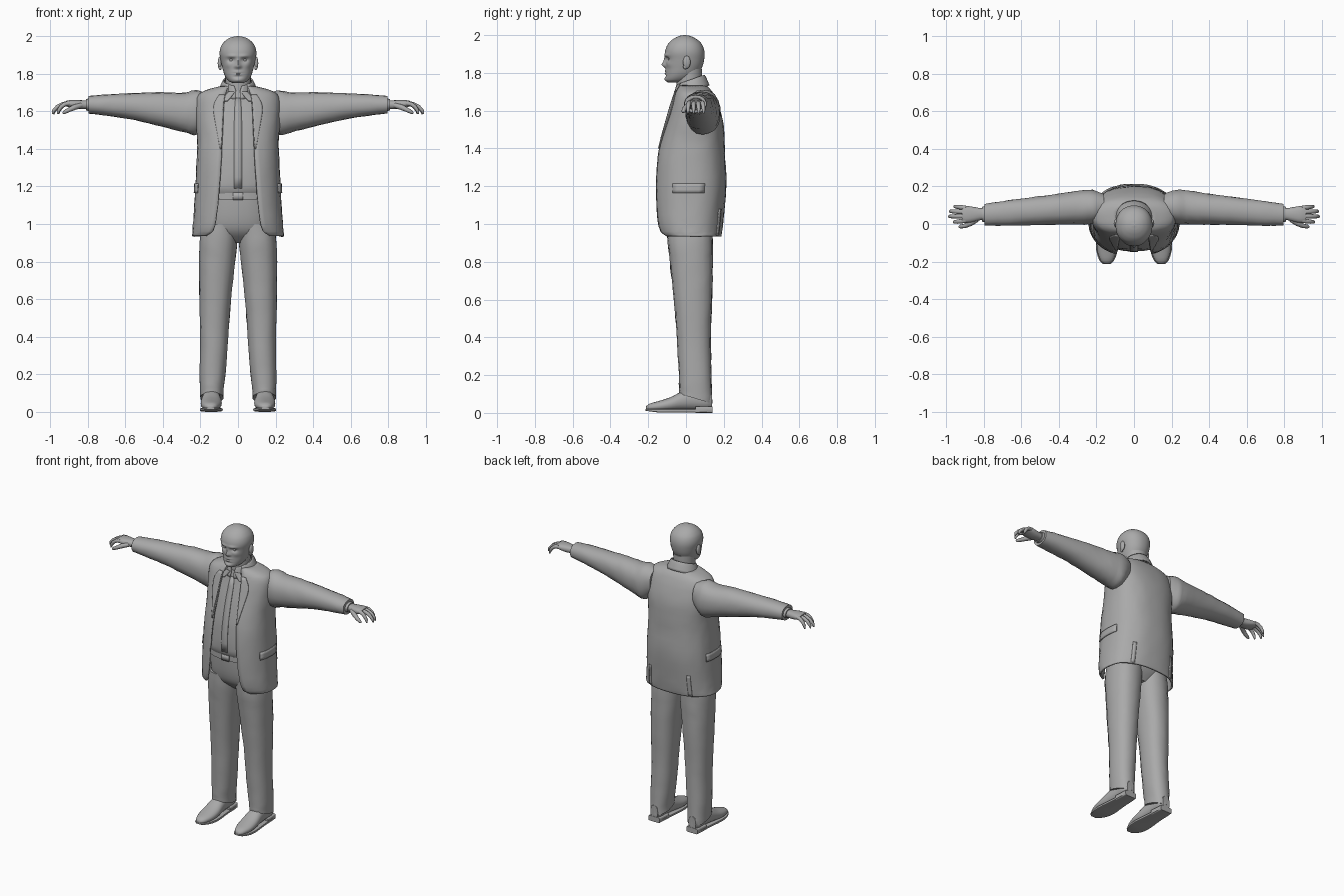
import bpy, bmesh, random
from math import sin, cos, asin, pi, exp, radians, copysign
from mathutils import Vector, Matrix

random.seed(4)
if "Cube" in bpy.data.objects:
    bpy.data.objects.remove(bpy.data.objects["Cube"])

grey = bpy.data.materials.new("plain grey")
grey.use_nodes = True
grey.diffuse_color = (0.4, 0.4, 0.4, 1)
grey.node_tree.nodes["Principled BSDF"].inputs["Base Color"].default_value = (0.4, 0.4, 0.4, 1)


def finish(name, bm, thick=0.0, angle=40):
    bmesh.ops.remove_doubles(bm, verts=bm.verts, dist=1e-5)
    bmesh.ops.recalc_face_normals(bm, faces=bm.faces)
    me = bpy.data.meshes.new(name)
    bm.to_mesh(me)
    bm.free()
    me.materials.append(grey)
    ob = bpy.data.objects.new(name, me)
    bpy.context.collection.objects.link(ob)
    bpy.ops.object.select_all(action='DESELECT')
    ob.select_set(True)
    bpy.context.view_layer.objects.active = ob
    bpy.ops.object.shade_smooth_by_angle(angle=radians(angle))
    if thick:
        mod = ob.modifiers.new("thickness", 'SOLIDIFY')
        mod.thickness = thick
        mod.offset = -1
    return ob


# A row is (position on axis, u0, u1, v0, v1, tilt, opening half width)
def sym(*rows):
    return [(r[0], -r[1], r[1], *r[2:]) for r in rows]


def at(rows, t):
    """Smoothly interpolated section at axis position t."""
    rows = [tuple(r) + (0,) * (7 - len(r)) for r in rows]
    last = len(rows) - 1
    i = max([k for k in range(last) if rows[k][0] <= t + 1e-9] or [0])

    def slope(k, c):
        a, b = rows[max(k - 1, 0)], rows[min(k + 1, last)]
        return (b[c] - a[c]) / (b[0] - a[0])
    d = rows[i + 1][0] - rows[i][0]
    f = (t - rows[i][0]) / d
    return [t] + [(2*f**3 - 3*f*f + 1) * rows[i][c] + (3*f*f - 2*f**3) * rows[i + 1][c]
                  + d * ((f**3 - 2*f*f + f) * slope(i, c) + (f**3 - f*f) * slope(i + 1, c))
                  for c in range(1, 7)]


def point(r, a, power, axis='z', side=1, grow=0.0, jitter=0.0):
    t, u0, u1, v0, v1, tilt, _ = r
    k = 1 + random.gauss(0, jitter) if jitter else 1
    e = 2 / power
    s, c = sin(a), -cos(a)
    u = (u0 + u1) / 2 + ((u1 - u0) / 2 * k + grow) * copysign(abs(s) ** e, s)
    dv = ((v1 - v0) / 2 * k + grow) * copysign(abs(c) ** e, c)
    v, t = (v0 + v1) / 2 + dv, t + tilt * dv
    p = {'z': (u, v, t), 'x': (t, u, v), 'y': (u, t, v)}[axis]
    return Vector((p[0] * side, p[1], p[2]))


def edge_angle(r, power):
    return asin(min(1, max(0, r[6]) / ((r[2] - r[1]) / 2)) ** (power / 2))


def grid(bm, rings):
    for lo, hi in zip(rings, rings[1:]):
        for k in range(len(lo) - 1):
            bm.faces.new((lo[k], lo[k + 1], hi[k + 1], hi[k]))


def loft(name, rows, axis='z', power=2.0, segs=24, sub=3, side=1, jitter=0.0, thick=0.0, angle=40, shape=None):
    bm, rings = bmesh.new(), []
    stations = [a[0] + (b[0] - a[0]) * j / sub for a, b in zip(rows, rows[1:]) for j in range(sub)]
    for t in stations + [rows[-1][0]]:
        r = at(rows, t)
        a = edge_angle(r, power)
        pts = [point(r, a + (2 * pi - 2 * a) * k / segs, power, axis, side, 0, jitter) for k in range(segs + 1)]
        if not thick:
            pts[-1] = pts[0].copy()
        rings.append([bm.verts.new(shape(p) if shape else p) for p in pts])
    grid(bm, rings)
    if not thick:
        for ring in (rings[0], rings[-1]):
            bm.faces.new(ring[:-1])
    return finish(name, bm, thick, angle)


def patch(name, rows, power, z0, z1, span, side=1, lift=0.006, nz=8, na=5):
    """Thin plate lying on a lofted surface; span(section) gives its two angles."""
    bm, rings = bmesh.new(), []
    for j in range(nz + 1):
        r = at(rows, z0 + (z1 - z0) * j / nz)
        a0, a1 = span(r)
        rings.append([bm.verts.new(point(r, a0 + (a1 - a0) * k / na, power, 'z', side, lift)) for k in range(na + 1)])
    grid(bm, rings)
    return finish(name, bm, 0.006)


def tube(name, pts, radii, side, segs=10):
    bm, rings = bmesh.new(), []
    pts = [Vector((p[0] * side, p[1], p[2])) for p in pts]
    for i, p in enumerate(pts):
        d = pts[min(i + 1, len(pts) - 1)] - pts[max(i - 1, 0)]
        q = d.to_track_quat('Z', 'Y')
        ring = [bm.verts.new(p + q @ Vector((cos(a), sin(a), 0)) * radii[i])
                for a in (2 * pi * k / segs for k in range(segs))]
        rings.append(ring + ring[:1])
    grid(bm, rings)
    for ring in (rings[0], rings[-1]):
        bm.faces.new(ring[:-1])
    return finish(name, bm, angle=60)


def ball(name, centre, size):
    bm = bmesh.new()
    bmesh.ops.create_uvsphere(bm, u_segments=20, v_segments=12, radius=1,
                              matrix=Matrix.Translation(centre) @ Matrix.Diagonal((*size, 1)))
    return finish(name, bm, angle=60)


# Head: each feature is (x, z, spread x, spread z, push forward)
features = [(0, 1.842, .012, .014, .02), (0, 1.865, .008, .02, .01), (.014, 1.838, .007, .007, .006),
            (.032, 1.894, .026, .008, .008), (.036, 1.873, .017, .011, -.013),
            (0, 1.81, .022, .005, .006), (0, 1.796, .02, .005, .006), (0, 1.803, .026, .003, -.004),
            (0, 1.784, .02, .005, -.004), (0, 1.767, .022, .01, .006), (.052, 1.845, .018, .016, .005)]


def face(p):
    if p.y < 0:
        for x, z, sx, sz, push in features:
            p.y -= push * exp(-((abs(p.x) - x) / sx) ** 2 - ((p.z - z) / sz) ** 2)
    return p


skull = sym((1.75, .028, -.098, -.03), (1.762, .05, -.108, .02), (1.79, .07, -.108, .06), (1.83, .083, -.106, .085),
            (1.87, .092, -.108, .096), (1.91, .098, -.111, .098), (1.945, .091, -.1, .088), (1.97, .074, -.08, .068),
            (1.987, .052, -.055, .042), (1.996, .03, -.033, .02), (2, .008, -.012, -.002))
loft("head", skull, power=2.15, segs=72, sub=7, angle=70, shape=face)
loft("neck", sym((1.66, .075, -.05, .09), (1.72, .068, -.05, .085), (1.82, .07, -.05, .085)), angle=60)

# Shirt, belt and hips
shirt = sym((1.15, .19, -.125, .14), (1.18, .197, -.14, .15), (1.22, .2, -.146, .16), (1.35, .195, -.138, .16),
            (1.5, .185, -.108, .15), (1.62, .165, -.072, .13), (1.68, .11, -.056, .11), (1.71, .07, -.05, .09))
loft("shirt", shirt, power=2.4, segs=32, jitter=.006)
patch("shirt_placket", shirt, 2.4, 1.19, 1.67, lambda r: (-.07, .07), lift=.003, na=2)
loft("shirt_collar", sym((1.695, .085, -.07, .1, .35, .012), (1.735, .076, -.06, .095, .35, .012),
                         (1.76, .068, -.054, .09, .35, .022)), segs=28, thick=.006)
hips = sym((.9, .1, -.03, .09), (.95, .172, -.085, .13), (1.0, .188, -.108, .15), (1.08, .19, -.12, .155),
           (1.17, .19, -.125, .15))
loft("hips", hips, power=2.3, segs=28)
loft("belt", sym((1.13, .197, -.134, .158), (1.165, .197, -.134, .158)), power=2.3, segs=32, sub=1)
patch("belt_buckle", hips, 2.3, 1.128, 1.167, lambda r: (-.1, .1), lift=.014, nz=2)

# Jacket body, open down the front
jacket = sym((.935, .245, -.135, .187, 0, .17), (.96, .243, -.155, .192, 0, .135), (1.05, .236, -.168, .202, 0, .115),
             (1.2, .228, -.17, .214, 0, .1), (1.35, .22, -.16, .207, 0, .09), (1.45, .217, -.138, .204, 0, .085),
             (1.55, .225, -.108, .195, 0, .08), (1.64, .225, -.08, .168, 0, .075), (1.69, .21, -.062, .145, 0, .068),
             (1.715, .165, -.05, .128, 0, .06), (1.735, .09, -.04, .105, 0, .055))
loft("jacket_body", jacket, power=2.4, segs=44, thick=.01, jitter=.004)
loft("jacket_collar", sym((1.7, .108, -.07, .125, .35, .06), (1.745, .09, -.055, .108, .35, .052),
                          (1.765, .08, -.048, .098, .35, .05)), segs=28, thick=.008)

legs = [(.075, .078, .202, -.035, .14, -.3), (.12, .076, .203, -.036, .138, -.15), (.2, .066, .205, -.038, .135),
        (.35, .054, .202, -.046, .132), (.5, .044, .205, -.055, .134), (.65, .032, .208, -.07, .14),
        (.8, .014, .208, -.085, .142), (.9, .004, .206, -.096, .142), (1.0, .0, .19, -.1, .14)]
sleeve = [(.16, .02, .16, 1.53, 1.695), (.22, .0, .182, 1.475, 1.712), (.28, -.004, .18, 1.488, 1.7),
          (.4, -.004, .162, 1.517, 1.702), (.55, -.006, .142, 1.553, 1.697), (.7, -.01, .122, 1.577, 1.69),
          (.795, -.008, .108, 1.588, 1.682)]
palm = [(.76, .02, .086, 1.61, 1.66), (.81, .022, .084, 1.612, 1.658), (.85, .012, .09, 1.612, 1.66),
        (.89, .006, .096, 1.62, 1.66), (.915, .012, .092, 1.626, 1.656)]
shoe = [(-.212, .13, .16, .016, .034), (-.195, .112, .178, .01, .048), (-.14, .092, .196, .008, .064),
        (-.08, .086, .198, .01, .084), (-.02, .092, .192, .014, .114), (.05, .098, .186, .016, .13),
        (.11, .1, .184, .016, .125), (.138, .115, .17, .02, .11)]
sole = [(r[0] - .002, r[1] - .005, r[2] + .005, .002 + max(0, -.15 - r[0]) * .15, .02) for r in shoe]

for side, word in ((1, "left"), (-1, "right")):
    # Face details
    ball(word + "_eye", (.035 * side, -.081, 1.873), (.014, .014, .011))
    ball(word + "_ear", (.097 * side, .004, 1.857), (.011, .02, .034))
    ball(word + "_ear_lobe", (.095 * side, -.004, 1.832), (.008, .011, .013))

    # Jacket details
    def lapel(r):
        a = edge_angle(r, 2.4)
        return a, a + .03 + 1.1 * min(r[0] - 1.4, (1.74 - r[0]) * 2, .2)
    patch(word + "_lapel", jacket, 2.4, 1.4, 1.69, lapel, side, nz=14)
    patch(word + "_pocket_flap", jacket, 2.4, 1.165, 1.215, lambda r: (1.15, 1.9), side, nz=3)
    patch(word + "_back_vent", jacket, 2.4, .94, 1.08, lambda r: (2.5, 2.62), side, lift=.004, na=2)
    patch(word + "_collar_point", shirt, 2.4, 1.655, 1.705,
          lambda r: (.12 + (1.705 - r[0]) * 4, .55), side, lift=.012)

    # Sleeves and hands
    loft(word + "_sleeve", sleeve, 'x', 2.2, 18, 4, side, jitter=.012)
    loft(word + "_cuff", [(.785, .008, .096, 1.6, 1.67), (.81, .012, .092, 1.605, 1.665)], 'x', segs=18, side=side)
    loft(word + "_palm", palm, 'x', 2.4, 16, 3, side, angle=60)
    for finger, y, tip in (("index", .018, .965), ("middle", .042, .992), ("ring", .064, .987), ("little", .085, .962)):
        n = tip - .9
        path = [(.895 + n * f, y + (y - .05) * .25 * f, 1.643 - drop)
                for f, drop in ((0, 0), (.4, .004), (.72, .018), (.95, .04), (1.0, .058))]
        tube(word + "_" + finger + "_finger", path, (.012, .012, .011, .009, .004), side)
    tube(word + "_thumb", [(.835, .025, 1.632), (.87, .004, 1.622), (.9, -.01, 1.608), (.925, -.014, 1.595),
                           (.934, -.014, 1.59)], (.014, .015, .012, .01, .004), side)

    # Legs and shoes
    loft(word + "_trouser_leg", legs, 'z', 2.3, 18, 3, side, jitter=.01)
    loft(word + "_shoe", shoe, 'y', 2.2, 20, 3, side, angle=50)
    loft(word + "_shoe_sole", sole, 'y', 6, 20, 2, side)
    loft(word + "_shoe_heel", [(.05, .094, .19, 0, .035), (.14, .1, .184, 0, .035)], 'y', 8, 20, 1, side)
